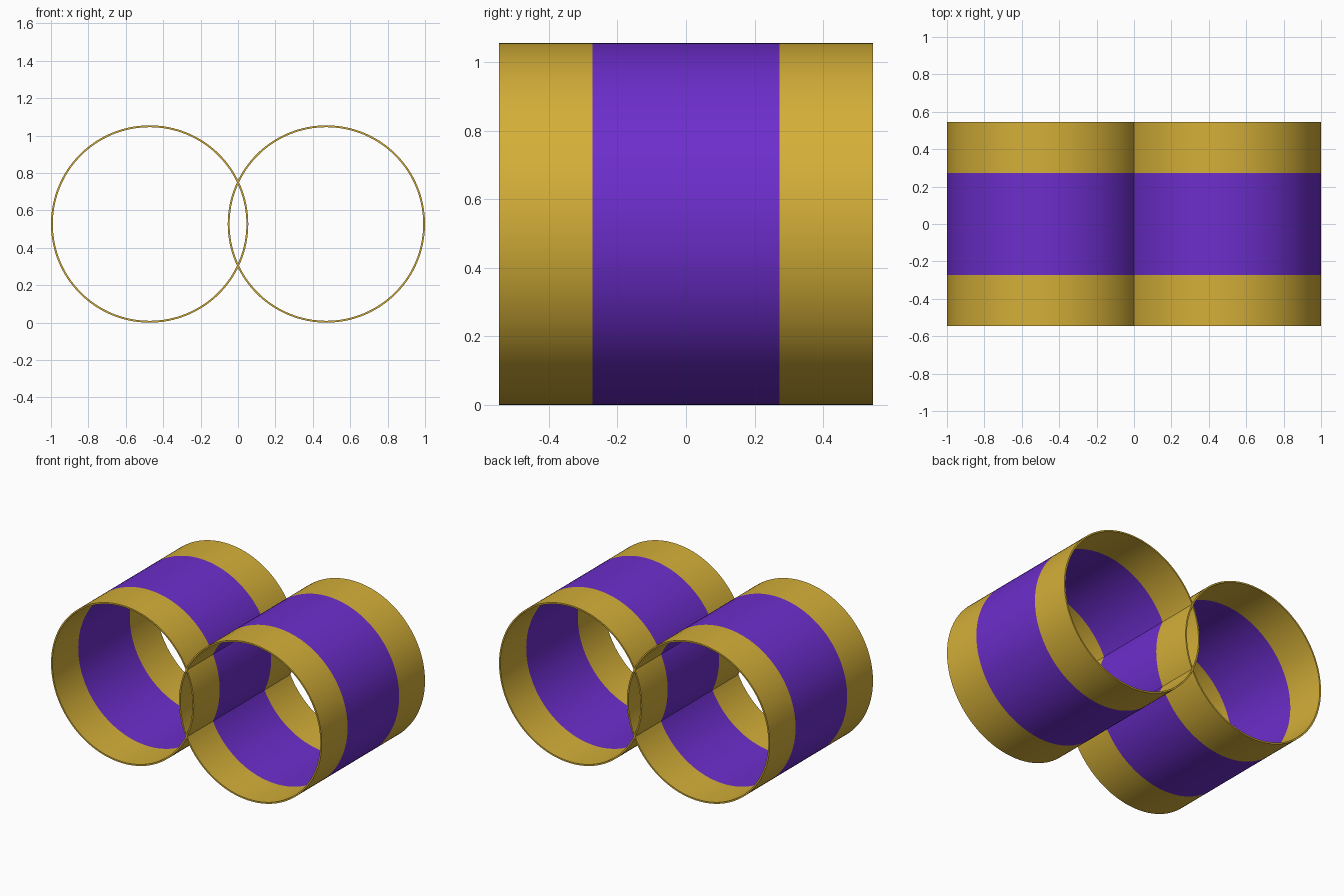
import bpy, bmesh, math

if "Cube" in bpy.data.objects:
    bpy.data.objects.remove(bpy.data.objects["Cube"])

R, WALL, HALF, BAND, SEG = 0.5275, 0.01, 0.545, 0.272, 128
CX = 1.0 - R


def material(name, rgb):
    m = bpy.data.materials.new(name)
    m.diffuse_color = (*rgb, 1.0)
    m.use_nodes = True
    m.node_tree.nodes["Principled BSDF"].inputs["Base Color"].default_value = m.diffuse_color
    return m


gold = material("gold", (0.658, 0.429, 0.040))
purple = material("purple", (0.152, 0.027, 0.604))


def banded_tube(name, x):
    # Closed wall section (radius, y) revolved about the y direction
    ys = [-HALF, -BAND, BAND, HALF]
    section = [(R, y) for y in ys] + [(R - WALL, y) for y in reversed(ys)]
    bm = bmesh.new()
    rings = []
    for i in range(SEG):
        a = 2 * math.pi * i / SEG
        rings.append([bm.verts.new((r * math.cos(a), y, r * math.sin(a)))
                      for r, y in section])
    n = len(section)
    for i in range(SEG):
        a, b = rings[i], rings[(i + 1) % SEG]
        for j in range(n):
            k = (j + 1) % n
            f = bm.faces.new((a[j], a[k], b[k], b[j]))
            # Purple middle band inside and out, gold ends and rims
            f.material_index = int(abs(f.calc_center_median().y) < BAND / 2)
    bmesh.ops.recalc_face_normals(bm, faces=bm.faces)
    mesh = bpy.data.meshes.new(name)
    bm.to_mesh(mesh)
    bm.free()
    mesh.materials.append(gold)
    mesh.materials.append(purple)
    ob = bpy.data.objects.new(name, mesh)
    ob.location = (x, 0, R)
    bpy.context.collection.objects.link(ob)
    bpy.ops.object.select_all(action='DESELECT')
    ob.select_set(True)
    bpy.context.view_layer.objects.active = ob
    bpy.ops.object.shade_smooth_by_angle(angle=math.radians(30))


# Two overlapping open tubes side by side
banded_tube("left_tube", -CX)
banded_tube("right_tube", CX)
